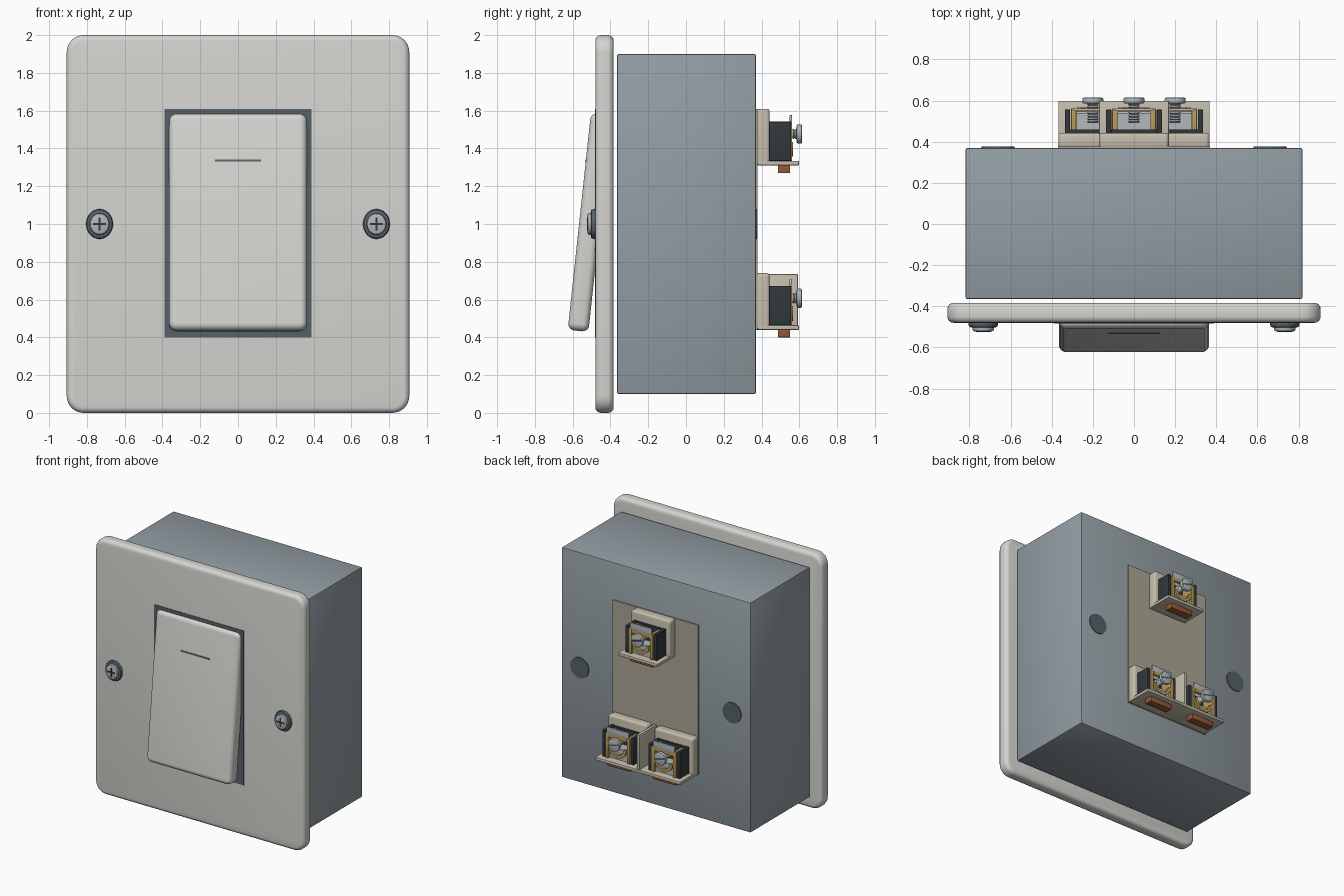
import bpy, bmesh, math
from mathutils import Matrix, Vector

if "Cube" in bpy.data.objects:
    bpy.data.objects.remove(bpy.data.objects["Cube"])


def material(name, r, g, b):
    m = bpy.data.materials.new(name)
    m.diffuse_color = (r, g, b, 1)
    m.use_nodes = True
    m.node_tree.nodes["Principled BSDF"].inputs["Base Color"].default_value = m.diffuse_color
    return m


WHITE = material("off_white_plastic", 0.66, 0.66, 0.63)
BOXGREY = material("box_grey", 0.29, 0.34, 0.37)
DARK = material("dark_slate", 0.09, 0.12, 0.14)
BLACK = material("dark_cage", 0.03, 0.04, 0.045)
BEIGE = material("beige_plastic", 0.56, 0.52, 0.42)
PANEL = material("tan_panel", 0.42, 0.38, 0.30)
BRASS = material("brass", 0.50, 0.33, 0.10)
COPPER = material("copper", 0.30, 0.10, 0.04)
STEEL = material("steel", 0.45, 0.48, 0.50)


def finish(bm, name, mat, bevel=0.0, seg=3):
    """Round the hard edges, then turn the bmesh into a shaded object."""
    if bevel:
        hard = [e for e in bm.edges if e.calc_face_angle(0) > 1.0]
        bmesh.ops.bevel(bm, geom=hard, offset=bevel, segments=seg,
                        profile=0.5, affect='EDGES', clamp_overlap=True)
    bmesh.ops.recalc_face_normals(bm, faces=bm.faces)
    me = bpy.data.meshes.new(name)
    bm.to_mesh(me)
    bm.free()
    me.materials.append(mat)
    ob = bpy.data.objects.new(name, me)
    bpy.context.collection.objects.link(ob)
    bpy.ops.object.select_all(action='DESELECT')
    ob.select_set(True)
    bpy.context.view_layer.objects.active = ob
    bpy.ops.object.shade_smooth_by_angle(angle=math.radians(32))
    return ob


def box(name, x, y, z, mat, bevel=0.0, corner=0.0, seg=3):
    """Box from (min, max) ranges; corner rounds the edges that run along y."""
    size = [b - a for a, b in (x, y, z)]
    bm = bmesh.new()
    bmesh.ops.create_cube(bm, size=1)
    bmesh.ops.scale(bm, vec=size, verts=bm.verts)
    if corner:
        along = [e for e in bm.edges
                 if abs(e.verts[0].co.y - e.verts[1].co.y) > size[1] * 0.5]
        bmesh.ops.bevel(bm, geom=along, offset=corner, segments=8,
                        profile=0.5, affect='EDGES')
    ob = finish(bm, name, mat, bevel, seg)
    ob.location = [(a + b) / 2 for a, b in (x, y, z)]
    return ob


def disc(name, x, y, z, r, mat, bevel=0.0, rz=None):
    """Cylinder along y."""
    bm = bmesh.new()
    bmesh.ops.create_cone(bm, cap_ends=True, segments=32, radius1=r, radius2=r,
                          depth=y[1] - y[0],
                          matrix=Matrix.Rotation(math.pi / 2, 4, 'X'))
    bmesh.ops.scale(bm, vec=(1, 1, (rz or r) / r), verts=bm.verts)
    ob = finish(bm, name, mat, bevel, 2)
    ob.location = (x, (y[0] + y[1]) / 2, z)
    return ob


def thread(name, x, y, z, r, turns, mat):
    """Threaded shaft along y, lathed from a zigzag profile."""
    bm = bmesh.new()
    step = (y[1] - y[0]) / (2 * turns)
    pts = [bm.verts.new((r if i % 2 else r * 0.75, i * step, 0))
           for i in range(2 * turns + 1)]
    edges = [bm.edges.new(p) for p in zip(pts, pts[1:])]
    bmesh.ops.spin(bm, geom=pts + edges, cent=(0, 0, 0), axis=(0, 1, 0),
                   angle=2 * math.pi, steps=20)
    bmesh.ops.remove_doubles(bm, verts=bm.verts, dist=1e-5)
    ob = finish(bm, name, mat)
    ob.location = (x, y[0], z)


def arch(name, x, y, z, r, w, mat):
    """Flat half ring, open upward, around a terminal screw."""
    bm = bmesh.new()
    ring = [bm.verts.new((-r + dx, dy, 0)) for dx, dy in
            ((0, y[0]), (w, y[0]), (w, y[1]), (0, y[1]))]
    f = bm.faces.new(ring)
    res = bmesh.ops.spin(bm, geom=[f], cent=(0, 0, 0), axis=(0, 1, 0),
                         angle=-math.pi, steps=16)
    ob = finish(bm, name, mat)
    ob.location = (x, 0, z)


# Wall plate, box and rocker surround
box("wall_plate", (-0.907, 0.907), (-0.48, -0.383), (0, 2), WHITE, 0.03, 0.09, 4)
box("back_box", (-0.818, 0.818), (-0.365, 0.37), (0.1, 1.9), BOXGREY, 0.008, seg=2)
box("rocker_surround", (-0.388, 0.388), (-0.483, -0.383), (0.4, 1.61), DARK)

# Tilted rocker with its indicator dash
tilt = Matrix.Rotation(math.radians(-6.1), 4, 'X')
centre = Vector((0, -0.51, 1.008))
rocker = box("rocker", (-0.365, 0.365), (-0.055, 0.055), (-0.577, 0.577), WHITE, 0.034, 0.04, 5)
dash = box("rocker_dash", (-0.123, 0.123), (-0.058, -0.05), (0.318, 0.33), DARK)
for part in (rocker, dash):
    part.matrix_world = Matrix.Translation(centre) @ tilt @ Matrix.Translation(part.location)

# Plate screws and rear fixing holes
for s, side in ((-1, "left"), (1, "right")):
    x = s * 0.733
    disc(side + "_screw_cup", x, (-0.503, -0.47), 1, 0.071, DARK, 0.012, 0.079)
    disc(side + "_screw_head", x, (-0.522, -0.49), 1, 0.052, STEEL, 0.01, 0.057)
    box(side + "_screw_slot_h", (x - 0.035, x + 0.035), (-0.524, -0.51), (0.994, 1.006), BLACK)
    box(side + "_screw_slot_v", (x - 0.006, x + 0.006), (-0.524, -0.51), (0.965, 1.035), BLACK)
    disc(side + "_fixing_hole", s * 0.66, (0.36, 0.376), 1, 0.08, DARK)

# Rear mechanism panel
box("rear_panel", (-0.37, 0.37), (0.36, 0.379), (0.44, 1.61), PANEL)


def terminal(tag, cx, z0, half):
    def part(name, x, y, z, mat, bevel=0.0, corner=0.0):
        return box(tag + name, (cx + x[0], cx + x[1]), y, (z0 + z[0], z0 + z[1]), mat, bevel, corner)

    # moulded base and shelf
    part("_base", (-half, half), (0.37, 0.442), (0, 0.3), BEIGE, 0.014, 0.02)
    part("_shelf", (-half, half), (0.38, 0.598), (0, 0.024), BEIGE, 0.004)
    # cage walls and brass liners
    part("_cage_back", (-0.12, 0.12), (0.44, 0.46), (0.024, 0.23), BLACK)
    for s in (-1, 1):
        part("_cage_wall", sorted((s * 0.11, s * 0.136)), (0.44, 0.556), (0.024, 0.232), BLACK, 0.003)
        part("_brass_liner", sorted((s * 0.08, s * 0.106)), (0.45, 0.562), (0.024, 0.222), BRASS, 0.003)
    # clamp and tongue
    part("_clamp_block", (-0.08, 0.08), (0.46, 0.54), (0.024, 0.11), STEEL)
    part("_brass_strip", (-0.08, 0.08), (0.545, 0.562), (0.19, 0.222), BRASS)
    arch(tag + "_brass_arch", cx, (0.545, 0.566), z0 + 0.125, 0.078, 0.024, BRASS)
    part("_copper_tongue", (-0.1, 0.1), (0.487, 0.551), (-0.04, 0.01), COPPER, 0.003)
    # blank marker tab above the screw
    part("_marker_tab", (-0.095, 0.095), (0.548, 0.562), (0.215, 0.266), STEEL, 0.003)
    # clamp screw
    z = z0 + 0.167
    thread(tag + "_screw_thread", cx, (0.49, 0.59), z, 0.029, 7, STEEL)
    disc(tag + "_screw_head", cx, (0.586, 0.614), z, 0.051, STEEL, 0.007)
    slot = part("_screw_slot", (-0.044, 0.044), (0.605, 0.615), (0.161, 0.173), DARK)
    slot.rotation_euler.y = math.radians(15)


terminal("top_terminal", 0, 1.31, 0.17)
terminal("lower_left_terminal", -0.2, 0.44, 0.168)
terminal("lower_right_terminal", 0.2, 0.44, 0.168)

# Divider and shelf bridge between the lower terminals
box("lower_divider", (-0.011, 0.011), (0.37, 0.592), (0.44, 0.735), BEIGE, 0.003)
box("lower_shelf_bridge", (-0.05, 0.05), (0.37, 0.597), (0.441, 0.463), BEIGE)
